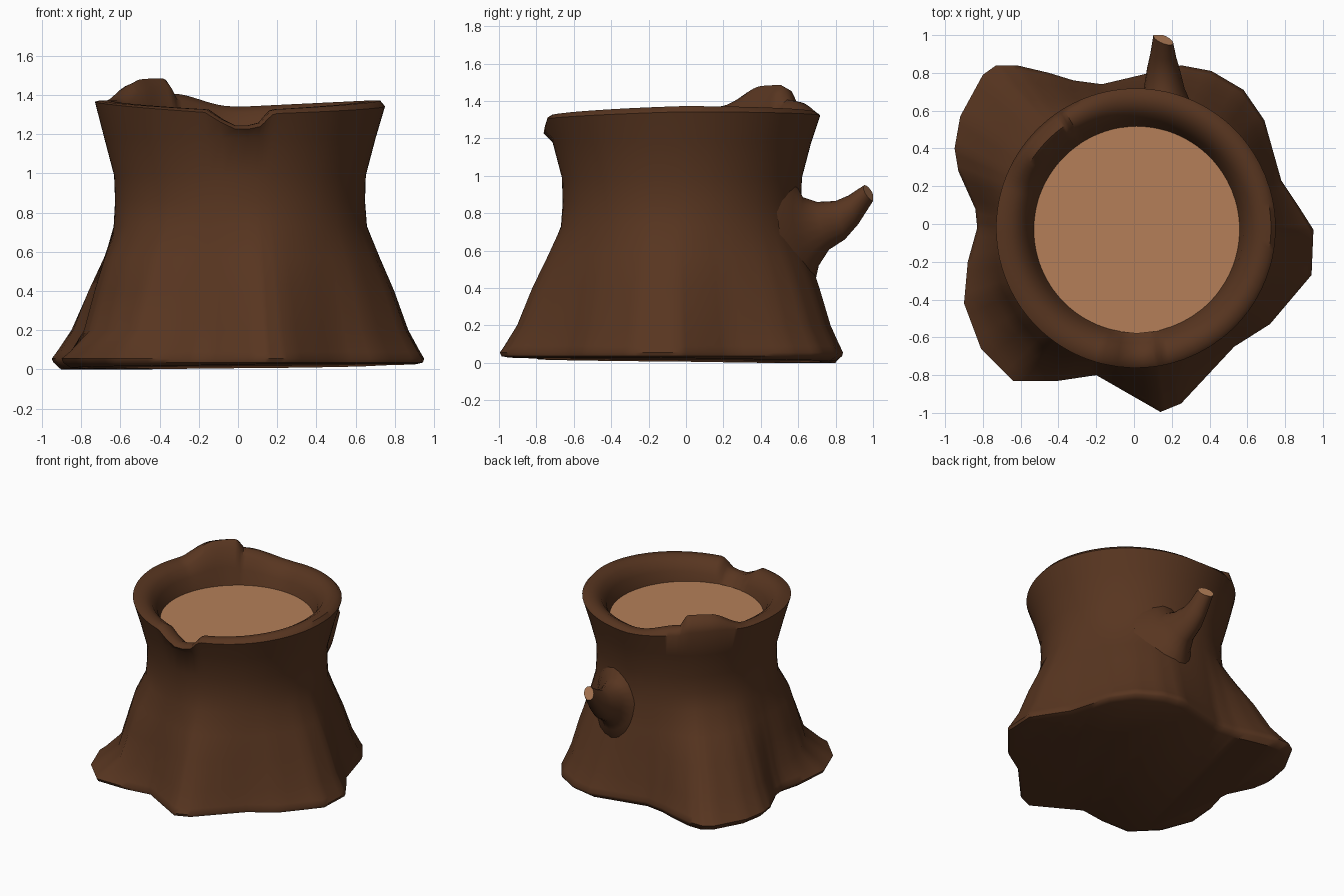
import bpy, math
from math import sin, cos, atan2, radians, degrees, pi, exp

if "Cube" in bpy.data.objects:
    bpy.data.objects.remove(bpy.data.objects["Cube"])


def material(name, col):
    m = bpy.data.materials.new(name)
    m.diffuse_color = (*col, 1)
    m.use_nodes = True
    m.node_tree.nodes["Principled BSDF"].inputs["Base Color"].default_value = m.diffuse_color
    return m


bark = material("bark brown", (0.097, 0.036, 0.0145))
wood = material("cut wood tan", (0.46, 0.212, 0.098))


def loft(name, rings, mats, cap_start=True, cap_end=True, end_mat=0, angle=50):
    """Skin a stack of equal-length closed rings."""
    n = len(rings[0])
    verts = [p for r in rings for p in r]
    faces = []
    for k in range(len(rings) - 1):
        for i in range(n):
            j = (i + 1) % n
            faces.append((k * n + i, k * n + j, (k + 1) * n + j, (k + 1) * n + i))
    if cap_start:
        faces.append(tuple(reversed(range(n))))
    if cap_end:
        faces.append(tuple(range((len(rings) - 1) * n, len(rings) * n)))
    me = bpy.data.meshes.new(name)
    me.from_pydata(verts, [], faces)
    for m in mats:
        me.materials.append(m)
    if cap_end:
        me.polygons[-1].material_index = end_mat
    ob = bpy.data.objects.new(name, me)
    bpy.context.collection.objects.link(ob)
    bpy.ops.object.select_all(action='DESELECT')
    ob.select_set(True)
    bpy.context.view_layer.objects.active = ob
    bpy.ops.object.shade_smooth_by_angle(angle=radians(angle))
    return ob


# Root outline on the ground, anticlockwise
outline = [(.95, -.03), (.88, .08), (.78, .23), (.69, .55), (.58, .71), (.41, .81),
           (.25, .84), (0, .78), (-.17, .74), (-.32, .76), (-.45, .80), (-.62, .84),
           (-.73, .84), (-.80, .79), (-.92, .57), (-.95, .40), (-.93, .28), (-.84, .08),
           (-.83, -.02), (-.88, -.20), (-.90, -.42), (-.81, -.66), (-.64, -.83),
           (-.40, -.83), (-.20, -.80), (.14, -.995), (.25, -.95), (.53, -.65),
           (.72, -.53), (.94, -.27)]
SUB = 4
base = []
for i, (x0, y0) in enumerate(outline):
    x1, y1 = outline[(i + 1) % len(outline)]
    for s in range(SUB):
        t = s / SUB
        base.append((x0 + (x1 - x0) * t, y0 + (y1 - y0) * t))
angles = [atan2(y, x) for x, y in base]


def circle(a, r, cx=.01, cy=-.022):
    return cx + r * cos(a), cy + r * sin(a)


def body_ring(z, t, r, dip=0):
    """Ring blended between trunk circle (t=0) and root outline (t=1).
    dip makes the front-left root fall away faster."""
    out = []
    for (bx, by), a in zip(base, angles):
        cx, cy = circle(a, r)
        d = degrees(a) % 360
        k = t * (1 - dip * exp(-((d - 218) / 26) ** 2))
        out.append((cx + (bx - cx) * k, cy + (by - cy) * k, z))
    return out


def ramp(v, lo, hi):
    v = min(1, max(0, (v - lo) / (hi - lo)))
    return v * v * (3 - 2 * v)


def rim_height(a, dz, bump):
    """Wavy rim with a notch at the front and a raised chip at the back left."""
    d = degrees(a) % 360
    h = 1.34 + .032 * abs(cos(a)) - .022 * max(0, -sin(a)) + dz
    h -= .075 * (1 - ramp(abs(d - 271), 5, 13.5))
    chip = .105 * ramp(d, 119, 126) * (1 - ramp(d, 140, 163))
    tail = .05 * ramp(d, 95, 120) * (1 - ramp(d, 126, 155))
    return max(h + bump * max(chip + tail * .4, tail), 1.17)


def rim_ring(r, dz, bump):
    return [(*circle(a, r), rim_height(a, dz - (.012 * cos(a) if r > .73 else 0), bump))
            for a in angles]


# Trunk with flared roots and hollowed rim
floor = [(x * .95, y * .95, max(0, .015 + .011 * (x - y))) for x, y in base]
inner = [(*circle(a, .54, .015, -.03), 1.165) for a in angles]
loft("trunk", [
    floor,
    body_ring(.035, .975, .64),
    body_ring(.055, 1, .64),
    body_ring(.09, .93, .64, .08),
    body_ring(.20, .73, .64, .3),
    body_ring(.40, .49, .64, .25),
    body_ring(.57, .25, .638),
    body_ring(.73, .04, .636),
    body_ring(.86, .01, .635),
    body_ring(.99, 0, .642),
    body_ring(1.18, 0, .692),
    rim_ring(.74, -.018, .25),
    rim_ring(.715, 0, .8),
    rim_ring(.66, 0, 1),
    rim_ring(.61, -.03, .9),
    rim_ring(.57, -.09, .3),
    inner], [bark], cap_end=False)

# Pale cut surface inside the rim
N = 28
disc = [[(.015 + r * cos(2 * pi * i / N), -.03 + r * sin(2 * pi * i / N), z)
         for i in range(N)] for r, z in ((.55, 1.14), (.55, 1.182))]
loft("cut_top", disc, [wood])

# Broken branch at the back:
# (x, upper y, upper z, lower y, lower z, half width, side sag, cap skew)
sections = [(.16, .50, 1.02, .62, .36, .26, .06, 0),
            (.16, .59, .95, .692, .44, .20, .06, 0),
            (.16, .625, .885, .71, .52, .145, .035, 0),
            (.16, .70, .86, .765, .605, .108, .015, 0),
            (.155, .80, .865, .85, .66, .086, 0, 0),
            (.155, .87, .895, .92, .74, .068, 0, .01),
            (.155, .955, .95, 1.0, .865, .053, 0, .02)]
branch = []
for x, y1, z1, y0, z0, w, sag, skew in sections:
    ring = []
    for i in range(20):
        a = 2 * pi * i / 20
        k = (1 + sin(a)) / 2
        y = y0 + (y1 - y0) * k - sag * cos(a) ** 2 + skew * cos(a)
        ring.append((x - w * cos(a), min(y, 1.0), z0 + (z1 - z0) * k))
    branch.append(ring)
loft("branch", branch, [bark, wood], end_mat=1)
